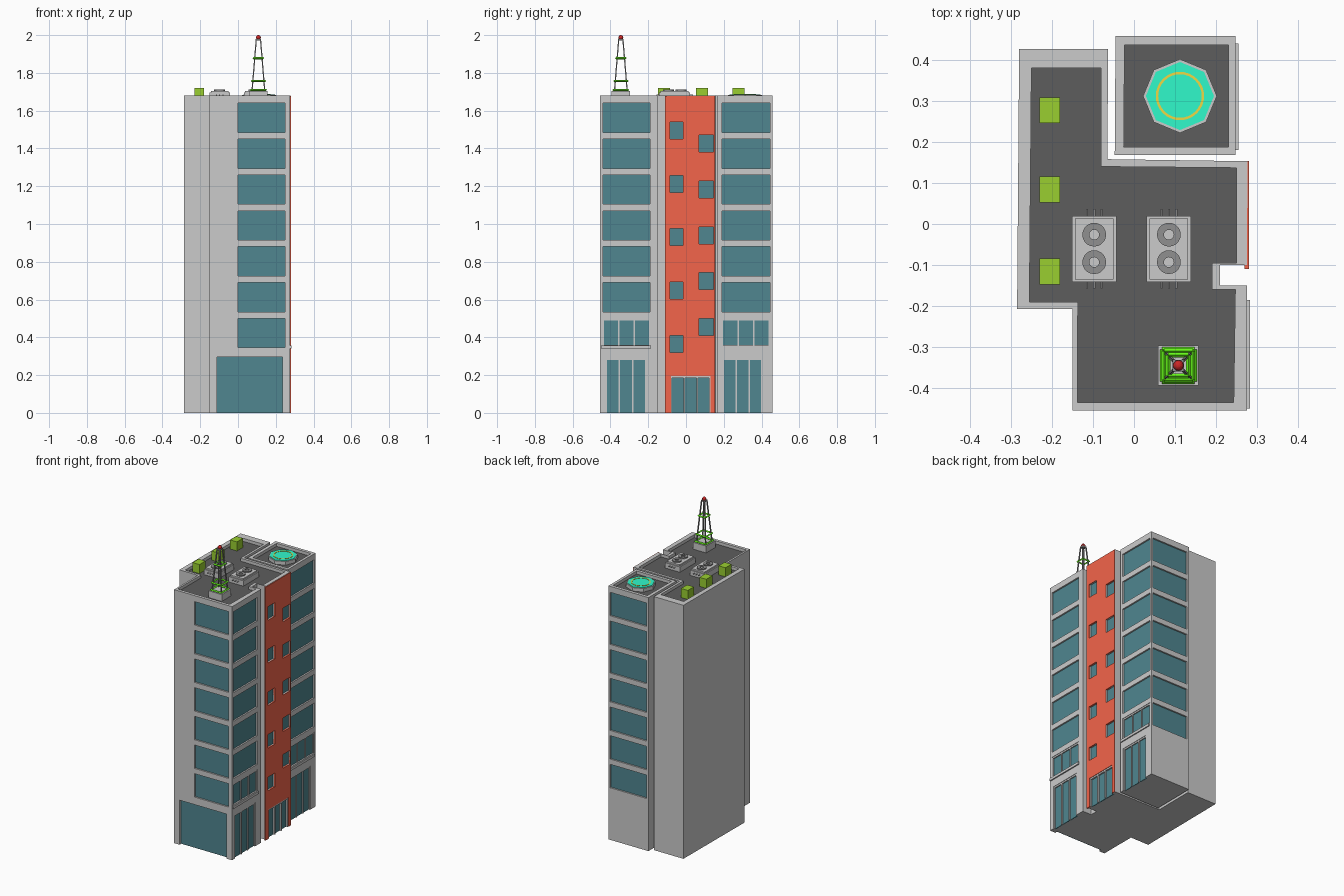
import bpy, bmesh, math
from mathutils import Vector

if "Cube" in bpy.data.objects:
    bpy.data.objects.remove(bpy.data.objects["Cube"])

TOP, ROOF = 1.68, 1.66


def material(name, r, g, b):
    m = bpy.data.materials.new(name)
    m.diffuse_color = (r, g, b, 1)
    m.use_nodes = True
    m.node_tree.nodes["Principled BSDF"].inputs["Base Color"].default_value = m.diffuse_color
    return m


GLASS = material("glass", .08, .24, .28)
RED = material("red_wall", .9, .13, .07)
DARK = material("roof_dark", .11, .11, .11)
OLIVE = material("olive", .32, .62, .03)
GREEN = material("bright_green", .14, 1, .01)
TEAL = material("teal", .03, .95, .6)
YELLOW = material("yellow", .85, .7, .06)
BEACON = material("beacon_red", .6, .02, .02)
STEEL = material("steel", .28, .28, .28)


def finish(name, bm, mat=None):
    bmesh.ops.recalc_face_normals(bm, faces=bm.faces)
    me = bpy.data.meshes.new(name)
    bm.to_mesh(me)
    bm.free()
    ob = bpy.data.objects.new(name, me)
    bpy.context.collection.objects.link(ob)
    if mat:
        me.materials.append(mat)
    return ob


def boxes(name, spans, mat=None):
    """One object from boxes given as (x0, x1, y0, y1, z0, z1)."""
    bm = bmesh.new()
    for x0, x1, y0, y1, z0, z1 in spans:
        vs = bmesh.ops.create_cube(bm, size=1)["verts"]
        for v in vs:
            v.co = Vector(((x0 + x1) / 2 + v.co.x * (x1 - x0),
                           (y0 + y1) / 2 + v.co.y * (y1 - y0),
                           (z0 + z1) / 2 + v.co.z * (z1 - z0)))
    return finish(name, bm, mat)


def bars(name, pairs, r, mat, sides=4):
    bm = bmesh.new()
    for a, b in pairs:
        a, b = Vector(a), Vector(b)
        vs = bmesh.ops.create_cone(bm, cap_ends=True, segments=sides, radius1=r,
                                   radius2=r, depth=(b - a).length)["verts"]
        q = (b - a).to_track_quat('Z', 'Y')
        for v in vs:
            v.co = q @ v.co + (a + b) / 2
    return finish(name, bm, mat)


def rings(name, centres, r_in, r_out, z0, z1, n, mat=None):
    """Flat discs (r_in = 0) or washers."""
    bm = bmesh.new()
    for cx, cy in centres:
        def loop(r, z):
            return [bm.verts.new((cx + r * math.cos(i * math.tau / n),
                                  cy + r * math.sin(i * math.tau / n), z)) for i in range(n)]
        loops = [loop(r_out, z0), loop(r_out, z1)]
        if r_in:
            loops += [loop(r_in, z1), loop(r_in, z0)]
            pairs = list(zip(loops, loops[1:] + loops[:1]))
        else:
            pairs = [tuple(loops)]
            bm.faces.new(loops[0])
            bm.faces.new(loops[1])
        for a, b in pairs:
            for i in range(n):
                j = (i + 1) % n
                bm.faces.new((a[i], a[j], b[j], b[i]))
    return finish(name, bm, mat)


def block(name, outer, inner):
    """Wall prism with a parapet and a sunken dark roof."""
    bm = bmesh.new()
    levels = [(outer, 0), (outer, TOP), (inner, TOP), (inner, ROOF)]
    loops = [[bm.verts.new((x, y, z)) for x, y in pts] for pts, z in levels]
    n = len(outer)
    for a, b in zip(loops, loops[1:]):
        for i in range(n):
            j = (i + 1) % n
            bm.faces.new((a[i], a[j], b[j], b[i]))
    bm.faces.new(loops[0])
    roof = bm.faces.new(loops[-1])
    roof.material_index = 1
    ob = finish(name, bm, material("concrete", .8, .8, .8))
    ob.data.materials.append(DARK)
    return ob


def cut(targets, spans):
    cutter = boxes("cutter", spans)
    cutter.hide_render = True
    for ob in targets:
        mod = ob.modifiers.new("recess", 'BOOLEAN')
        mod.object, mod.operation, mod.solver = cutter, 'DIFFERENCE', 'EXACT'
        bpy.context.view_layer.objects.active = ob
        bpy.ops.object.modifier_apply(modifier=mod.name)
    bpy.data.objects.remove(cutter)


def opening(axis, face, sign, u0, u1, z0, z1, d0, d1):
    """Box on a wall; d0 and d1 are distances outward from the wall face."""
    a, b = sorted((face + sign * d0, face + sign * d1))
    return (a, b, u0, u1, z0, z1) if axis == 'x' else (u0, u1, a, b, z0, z1)


def windows(name, targets, axis, face, sign, spans, depth=.013, panes=1):
    holes, glass, bars_ = [], [], []
    for u0, u1, z0, z1 in spans:
        low = z0 - .01 if z0 <= 0 else z0
        holes.append(opening(axis, face, sign, u0, u1, low, z1, -depth, .03))
        glass.append(opening(axis, face, sign, u0, u1, z0, z1, -depth - .004, -depth + .003))
        for k in range(panes + 1) if panes > 1 else ():
            u = u0 + .003 + (u1 - u0 - .006) * k / panes
            bars_.append(opening(axis, face, sign, u - .004, u + .004, z0, z1, -depth, -.003))
        if panes > 1:
            bars_.append(opening(axis, face, sign, u0, u1, z1 - .01, z1, -depth, -.003))
    cut(targets, holes)
    boxes(name + "_glass", glass, GLASS)
    if bars_:
        boxes(name + "_mullions", bars_)


# Main building and separate rear tower
main = block("main_building",
             [(-.15, -.455), (.275, -.455), (.275, -.15), (.21, -.15), (.21, -.1), (.275, -.1),
              (.277, .153), (-.065, .158), (-.063, .427), (-.28, .427), (-.285, -.207), (-.15, -.207)],
             [(-.138, -.435), (.243, -.435), (.247, -.16), (.19, -.16), (.19, -.095), (.25, -.095),
              (.25, .137), (-.08, .14), (-.08, .38), (-.25, .38), (-.255, -.19), (-.137, -.19)])
tower = block("rear_tower", [(-.047, .168), (.248, .168), (.248, .458), (-.045, .458)],
              [(-.025, .188), (.23, .188), (.23, .437), (-.023, .437)])
red = boxes("red_stair_wall", [(.27, .28, -.11, .153, 0, 1.678)], RED)

# Office windows on the front, right and rear
rows = [(.345 + i * .19, .5 + i * .19) for i in range(7)]
windows("front_windows", [main], 'y', -.455, -1, [(0, .25, a, b) for a, b in rows])
windows("front_shop_window", [main], 'y', -.455, -1, [(-.11, .235, 0, .295)], .02)
windows("right_windows", [main], 'x', .275, 1, [(-.44, -.19, a, b) for a, b in rows[1:]])
windows("tower_right_windows", [tower], 'x', .248, 1, [(.19, .445, a, b) for a, b in rows[1:]])
windows("tower_rear_windows", [tower], 'y', .458, 1, [(-.03, .235, a, b) for a, b in rows])

# Three-pane windows, doors and ledges
windows("right_panes", [main], 'x', .275, 1, [(-.44, -.19, .36, .5)], panes=3)
windows("right_door", [main], 'x', .275, 1, [(-.425, -.21, 0, .29)], panes=3)
windows("tower_panes", [tower], 'x', .248, 1, [(.19, .445, .36, .5)], panes=3)
windows("tower_door", [tower], 'x', .248, 1, [(.195, .405, 0, .29)], panes=3)
boxes("ledges", [(.265, .283, -.45, -.185, .34, .357), (.24, .255, .18, .44, .34, .357)])

# Staggered windows and door in the red wall
small = [(-.085, -.015, .32 + i * .2825, .41 + i * .2825) for i in range(5)]
small += [(.07, .145, .41 + i * .2425, .5 + i * .2425) for i in range(5)]
windows("stair_windows", [main, red], 'x', .28, 1, small, .016)
windows("stair_door", [main, red], 'x', .28, 1, [(-.08, .13, 0, .195)], .016, panes=3)

# Helipad
pad = [(.112, .312)]
rings("helipad_rim", pad, 0, .09, ROOF, 1.683, 8)
rings("helipad_surface", pad, 0, .083, 1.68, 1.686, 8, TEAL)
rings("helipad_circle", pad, .053, .059, 1.684, 1.688, 32, YELLOW)

# Roof boxes
boxes("roof_boxes", [(-.23, -.18, y, y + .063, ROOF, 1.72) for y in (.246, .053, -.147)], OLIVE)

# Air conditioning units with fans and pipes
for i, cx in enumerate((-.097, .085)):
    boxes(f"ac_unit_{i}", [(cx - .054, cx + .054, -.142, .02, ROOF, 1.695),
                           (cx - .047, cx + .047, -.135, .013, 1.69, 1.705)])
    rings(f"ac_fans_{i}", [(cx, -.026), (cx, -.093)], .012, .029, 1.7, 1.712, 20, STEEL)
    bars(f"ac_pipes_{i}", [((cx + dx, -.157, 1.683), (cx + dx, .036, 1.683))
                           for dx in (-.018, 0, .018)], .003, None, 6)

# Antenna mast: tapered legs, braces, green platforms and beacon
ax, ay = .108, -.345
corners = [(-1, -1), (1, -1), (1, 1), (-1, 1)]


def corner(k, z, extra=0):
    h = .034 + (.011 - .034) * (z - 1.7) / .28 + extra
    return (ax + corners[k % 4][0] * h, ay + corners[k % 4][1] * h, z)


boxes("antenna_base", [(ax - .049, ax + .049, ay - .049, ay + .049, ROOF, 1.705)])
bars("antenna_legs", [(corner(k, 1.7), corner(k, 1.98)) for k in range(4)], .0045, STEEL)
bars("antenna_platforms", [(corner(k, z, .006), corner(k + 1, z, .006))
                           for z in (1.71, 1.757, 1.878) for k in range(4)], .006, GREEN)
boxes("antenna_cap", [(ax - .014, ax + .014, ay - .014, ay + .014, 1.972, 1.98)], STEEL)
bm = bmesh.new()
bmesh.ops.create_uvsphere(bm, u_segments=12, v_segments=8, radius=.013)
beacon = finish("antenna_beacon", bm, BEACON)
beacon.location = (ax, ay, 1.987)
